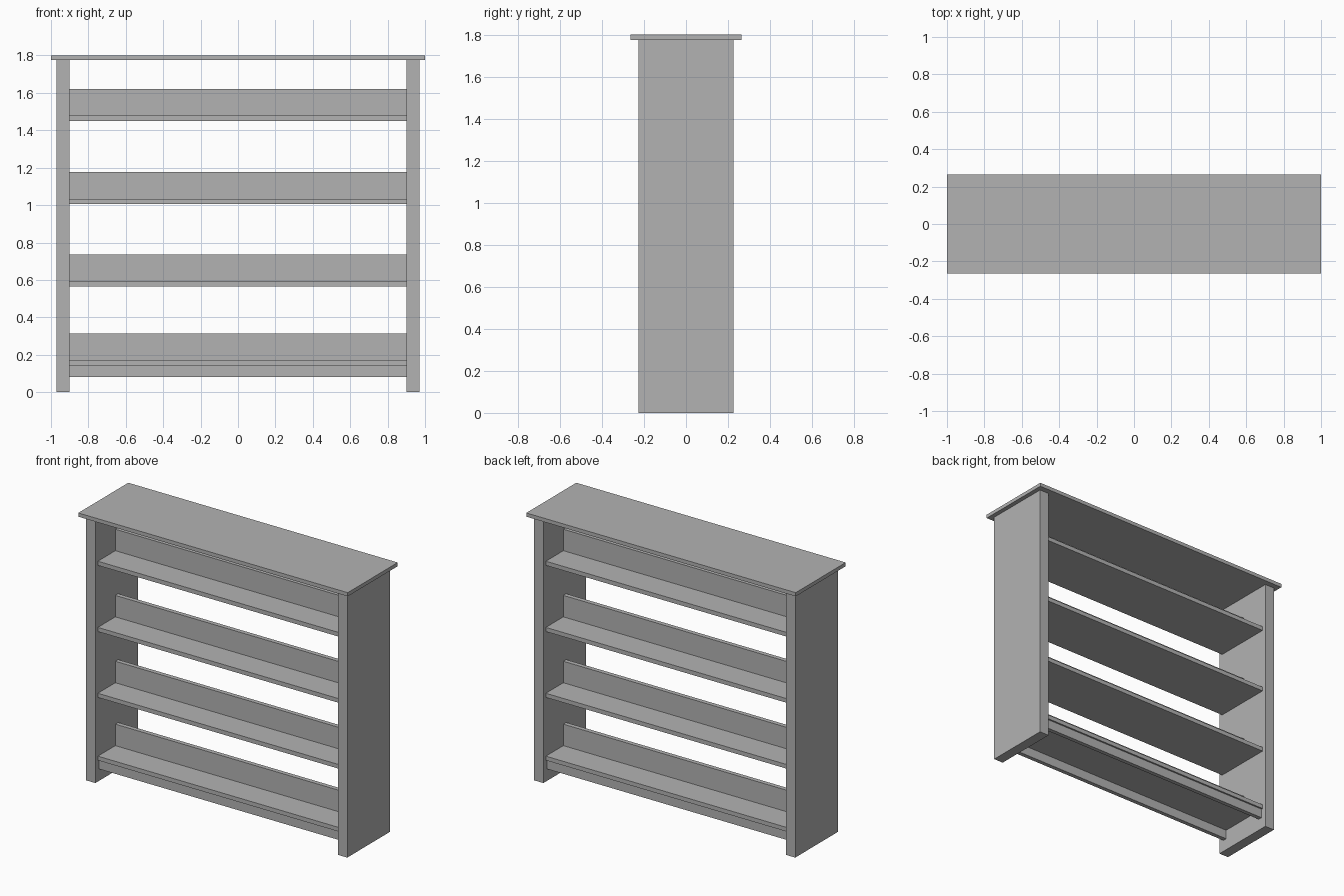
import bpy
import bmesh
from mathutils import Vector

old = bpy.data.objects.get("Cube")
if old:
    bpy.data.objects.remove(old, do_unlink=True)

grey = bpy.data.materials.new("plain grey")
grey.use_nodes = True
colour = (0.45, 0.45, 0.45, 1)
grey.diffuse_color = colour
grey.node_tree.nodes["Principled BSDF"].inputs["Base Color"].default_value = colour


def board(name, low, high):
    """Add a flat-sided board between two opposite corners."""
    low, high = Vector(low), Vector(high)
    bm = bmesh.new()
    bmesh.ops.create_cube(bm, size=1)
    bmesh.ops.scale(bm, vec=high - low, verts=bm.verts)
    bmesh.ops.translate(bm, vec=(low + high) / 2, verts=bm.verts)
    mesh = bpy.data.meshes.new(name)
    bm.to_mesh(mesh)
    bm.free()
    mesh.materials.append(grey)
    obj = bpy.data.objects.new(name, mesh)
    bpy.context.collection.objects.link(obj)
    return obj


INNER, OUTER = 0.9, 0.97     # side panel faces
DEPTH = 0.227                # half depth of the side panels
SHELF = 0.2                  # half depth of the shelves
THICK = 0.028
TOP = 1.8

# Overhanging top and the two side panels
board("top_board", (-1, -0.265, TOP - 0.025), (1, 0.265, TOP))
board("left_side_panel", (INNER, -DEPTH, 0), (OUTER, DEPTH, TOP - 0.025))
board("right_side_panel", (-OUTER, -DEPTH, 0), (-INNER, DEPTH, TOP - 0.025))

# Double-sided shelves, each with a low divider along its middle
shelf_bottoms = [0.142, 0.564, 1.006, 1.45]
for i, z in enumerate(shelf_bottoms, 1):
    board(f"shelf_{i}", (-INNER, -SHELF, z), (INNER, SHELF, z + THICK))
    board(f"shelf_divider_{i}", (-INNER, -0.015, z + THICK), (INNER, 0.015, z + 0.172))

# Kick boards under the lowest shelf, front and back
for name, y in (("front_kick_board", -0.175), ("back_kick_board", 0.175)):
    board(name, (-INNER, y - 0.014, 0.08), (INNER, y + 0.014, shelf_bottoms[0]))
